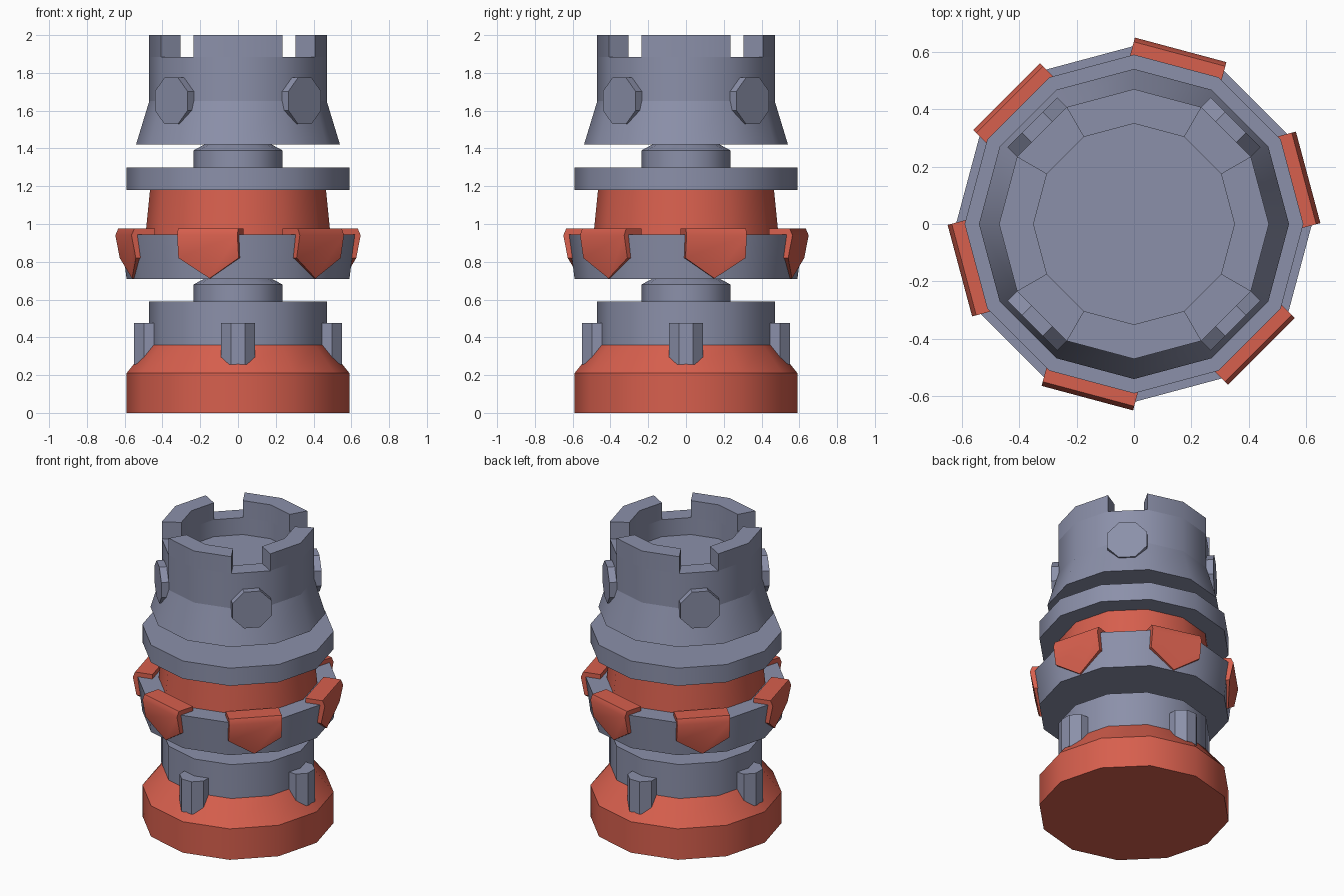
import bpy
import bmesh
from math import sin, cos, pi, radians, degrees, atan2
from mathutils import Matrix, Vector

if "Cube" in bpy.data.objects:
    bpy.data.objects.remove(bpy.data.objects["Cube"], do_unlink=True)


def material(name, rgb):
    mat = bpy.data.materials.new(name)
    mat.use_nodes = True
    mat.diffuse_color = (*rgb, 1)
    mat.node_tree.nodes["Principled BSDF"].inputs["Base Color"].default_value = (*rgb, 1)
    return mat


slate = material("slate blue grey", (0.26, 0.28, 0.40))
red = material("coral red", (0.68, 0.115, 0.075))
SIDES = 12


def finish(bm, name, mat, crisp_rims=True):
    """Smooth around the sides, sharp at rims and corners."""
    bmesh.ops.recalc_face_normals(bm, faces=bm.faces)
    for f in bm.faces:
        f.smooth = True
    for e in bm.edges:
        level = abs(e.verts[0].co.z - e.verts[1].co.z) < 1e-4
        e.smooth = e.calc_face_angle(pi) < radians(35) and not (crisp_rims and level)
    mesh = bpy.data.meshes.new(name)
    bm.to_mesh(mesh)
    bm.free()
    mesh.materials.append(mat)
    obj = bpy.data.objects.new(name, mesh)
    bpy.context.collection.objects.link(obj)
    return obj


def lathe(profile):
    """Turn (radius, height) points into a closed twelve-sided solid."""
    bm = bmesh.new()
    rings = [[bm.verts.new((r * cos(2 * pi * i / SIDES), r * sin(2 * pi * i / SIDES), z))
              for i in range(SIDES)] for r, z in profile]
    for low, high in zip(rings, rings[1:]):
        for i in range(SIDES):
            j = (i + 1) % SIDES
            bm.faces.new((low[i], low[j], high[j], high[i]))
    bm.faces.new(rings[0][::-1])
    bm.faces.new(rings[-1])
    return bm


def octagon(width, depth, transform):
    """Octagonal prism with flats facing its own axes."""
    bm = bmesh.new()
    radius = width / 2 / cos(pi / 8)
    bmesh.ops.create_cone(bm, cap_ends=True, segments=8, radius1=radius,
                          radius2=radius, depth=depth)
    bmesh.ops.rotate(bm, verts=bm.verts, matrix=Matrix.Rotation(pi / 8, 3, 'Z'))
    bmesh.ops.transform(bm, verts=bm.verts, matrix=transform)
    return bm


# Turned body, bottom to top
turned_parts = {
    "base": (red, [(0.59, 0), (0.59, 0.21), (0.47, 0.36)]),
    "lower_drum": (slate, [(0.47, 0.3), (0.47, 0.59)]),
    "lower_neck": (slate, [(0.235, 0.57), (0.235, 0.68), (0.17, 0.715)]),
    "middle_ring": (slate, [(0.59, 0.71), (0.62, 0.945)]),
    "middle_drum": (red, [(0.492, 0.92), (0.465, 1.19)]),
    "upper_disc": (slate, [(0.59, 1.18), (0.59, 1.30)]),
    "upper_neck": (slate, [(0.235, 1.28), (0.235, 1.39), (0.17, 1.425)]),
}
for name, (mat, profile) in turned_parts.items():
    finish(lathe(profile), name, mat)

# Flared crown: raise the rim everywhere except on the diagonal sides
bm = lathe([(0.54, 1.42), (0.47, 1.65), (0.47, 1.885), (0.35, 1.885), (0.35, 1.77)])
bmesh.ops.recalc_face_normals(bm, faces=bm.faces)
raised = []
for f in bm.faces:
    c = f.calc_center_median()
    diagonal = abs(degrees(atan2(c.y, c.x)) % 90 - 45) < 5
    if f.normal.z > 0.9 and c.z > 1.85 and not diagonal:
        raised.append(f)
grown = bmesh.ops.extrude_face_region(bm, geom=raised)["geom"]
bmesh.ops.translate(bm, vec=(0, 0, 0.115),
                    verts=[v for v in grown if isinstance(v, bmesh.types.BMVert)])
bmesh.ops.delete(bm, geom=[f for f in raised if f.is_valid], context='FACES')
finish(bm, "crown", slate)

# Studs on the crown diagonals and lugs on the lower drum
for k in range(4):
    turn = Matrix.Rotation(k * pi / 2, 4, 'Z')
    outward = Matrix.Rotation(pi / 4, 4, 'Z') @ Matrix.Translation((0.45, 0, 1.652)) \
        @ Matrix.Rotation(pi / 2, 4, 'Y')
    finish(octagon(0.245, 0.1, turn @ outward), f"crown_stud_{k + 1}", slate, False)
    upright = Matrix.Translation((0.46, 0, 0.365))
    finish(octagon(0.18, 0.22, turn @ upright), f"drum_lug_{k + 1}", slate, False)

# Pointed plates hooked over alternate sides of the middle ring
plate_rows = [(0.50, 0.975), (0.613, 0.975), (0.628, 0.94),
              (0.604, 0.82), (0.50, 0.93), (0.54, 0.82)]
for k in range(6):
    bm = bmesh.new()
    for out, z in plate_rows:
        for side in (-1, 1):
            bm.verts.new((out, side * 0.165, z))
    for out in (0.56, 0.581):
        bm.verts.new((out, 0, 0.712))
    hull = bmesh.ops.convex_hull(bm, input=bm.verts)
    spare = [v for v in bm.verts if not v.link_faces]
    bmesh.ops.delete(bm, geom=spare, context='VERTS')
    bmesh.ops.dissolve_limit(bm, angle_limit=radians(1), verts=bm.verts, edges=bm.edges)
    bmesh.ops.rotate(bm, verts=bm.verts, matrix=Matrix.Rotation(radians(15 + 60 * k), 3, 'Z'))
    finish(bm, f"ring_plate_{k + 1}", red, False)
